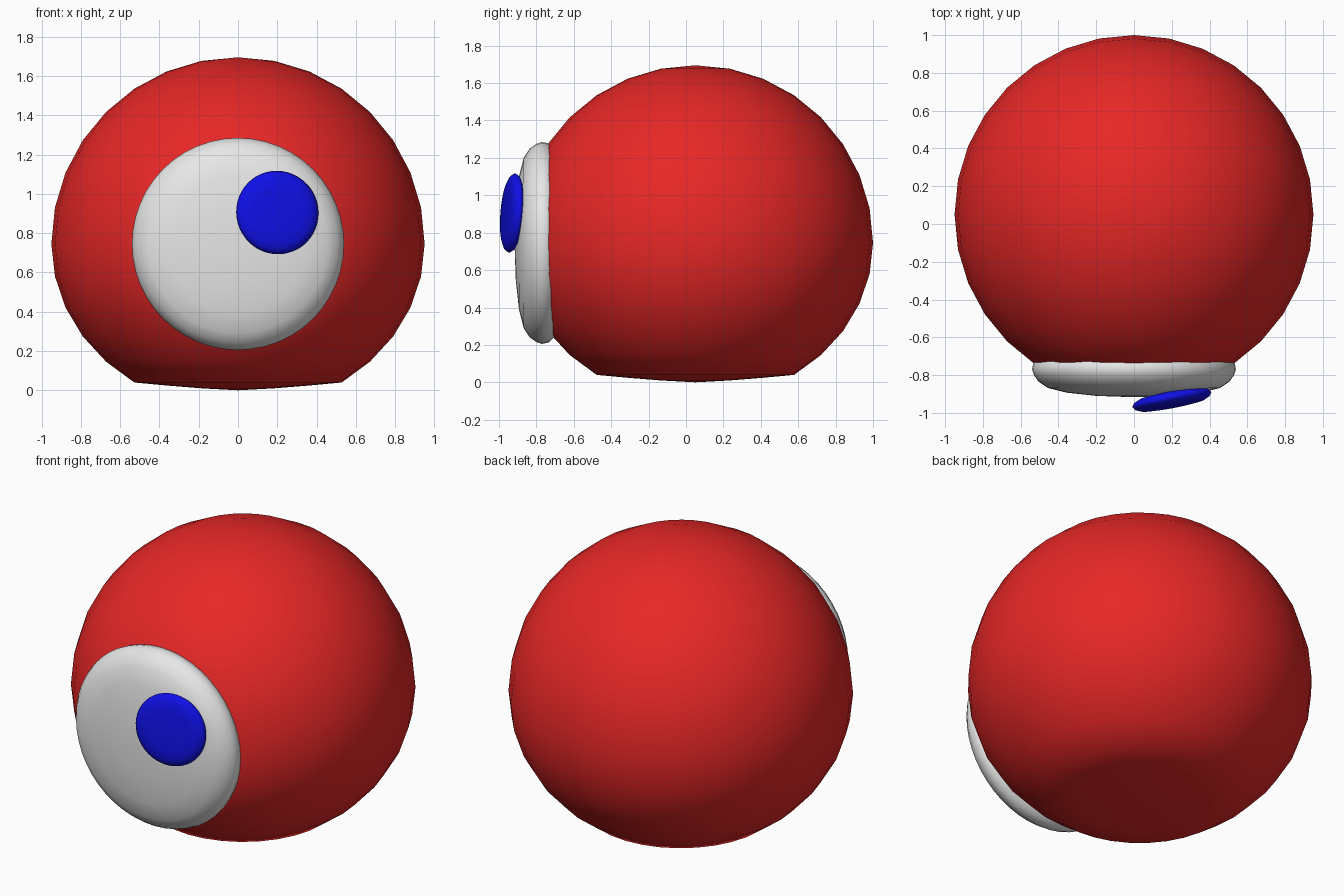
import bpy, bmesh, math
from mathutils import Vector

if "Cube" in bpy.data.objects:
    bpy.data.objects.remove(bpy.data.objects["Cube"])


def material(name, rgb):
    m = bpy.data.materials.new(name)
    m.diffuse_color = (*rgb, 1)
    m.use_nodes = True
    m.node_tree.nodes["Principled BSDF"].inputs["Base Color"].default_value = m.diffuse_color
    return m


def finish(bm, name, mat):
    bmesh.ops.recalc_face_normals(bm, faces=bm.faces)
    me = bpy.data.meshes.new(name)
    bm.to_mesh(me)
    bm.free()
    me.materials.append(mat)
    for p in me.polygons:
        p.use_smooth = True
    ob = bpy.data.objects.new(name, me)
    bpy.context.collection.objects.link(ob)
    return ob


def lathe(name, profile, mat, seg=48):
    """Spin (radius, height) points about local z; ends close at the axis."""
    bm = bmesh.new()
    vs = [bm.verts.new((r, 0, h)) for r, h in profile]
    es = [bm.edges.new(p) for p in zip(vs, vs[1:])]
    bmesh.ops.spin(bm, geom=vs + es, cent=(0, 0, 0), axis=(0, 0, 1),
                   angle=2 * math.pi, steps=seg, use_duplicate=False)
    bmesh.ops.remove_doubles(bm, verts=bm.verts, dist=0.0005)
    return finish(bm, name, mat)


red = material("red", (0.8, 0.02, 0.02))
white = material("white", (0.8, 0.8, 0.8))
blue = material("blue", (0.005, 0.005, 0.8))

# Body: ball with a squashed lower half, shallow base and flattened front
R, CY, CZ = 0.95, 0.05, 0.745
bm = bmesh.new()
bmesh.ops.create_uvsphere(bm, u_segments=32, v_segments=16, radius=R)
for v in bm.verts:
    r = math.hypot(v.co.x, v.co.y)
    if v.co.z < -0.001:
        if r < 0.535:
            v.co.z = -CZ + 0.04 * (r / 0.53) ** 1.3
        else:
            v.co.z *= 0.892
    v.co += Vector((0, CY, CZ))
    if abs(v.co.x) < 0.5 and abs(v.co.z - CZ) < 0.5:
        v.co.y = max(v.co.y, -0.80)
body = finish(bm, "body", red)

# Eye white: rounded dish on the front
eye = lathe("eye_white", [(0, 0.917), (0.2, 0.91), (0.355, 0.893), (0.455, 0.868),
                          (0.505, 0.835), (0.53, 0.80), (0.54, 0.77),
                          (0.532, 0.735), (0.50, 0.70), (0, 0.70)], white)
eye.rotation_euler = (math.pi / 2, 0, 0)
eye.location = (0, 0, CZ)

# Pupil: thin rounded disc, tilted to follow the eye
pupil = lathe("pupil", [(0, 0.037), (0.12, 0.036), (0.17, 0.031), (0.2, 0.018),
                        (0.213, 0), (0.2, -0.018), (0.17, -0.031), (0, -0.037)], blue)
normal = Vector((0.19, -1, 0.08))
pupil.rotation_euler = normal.to_track_quat('Z', 'Y').to_euler()
pupil.location = (0.2, -0.93, 0.905)
